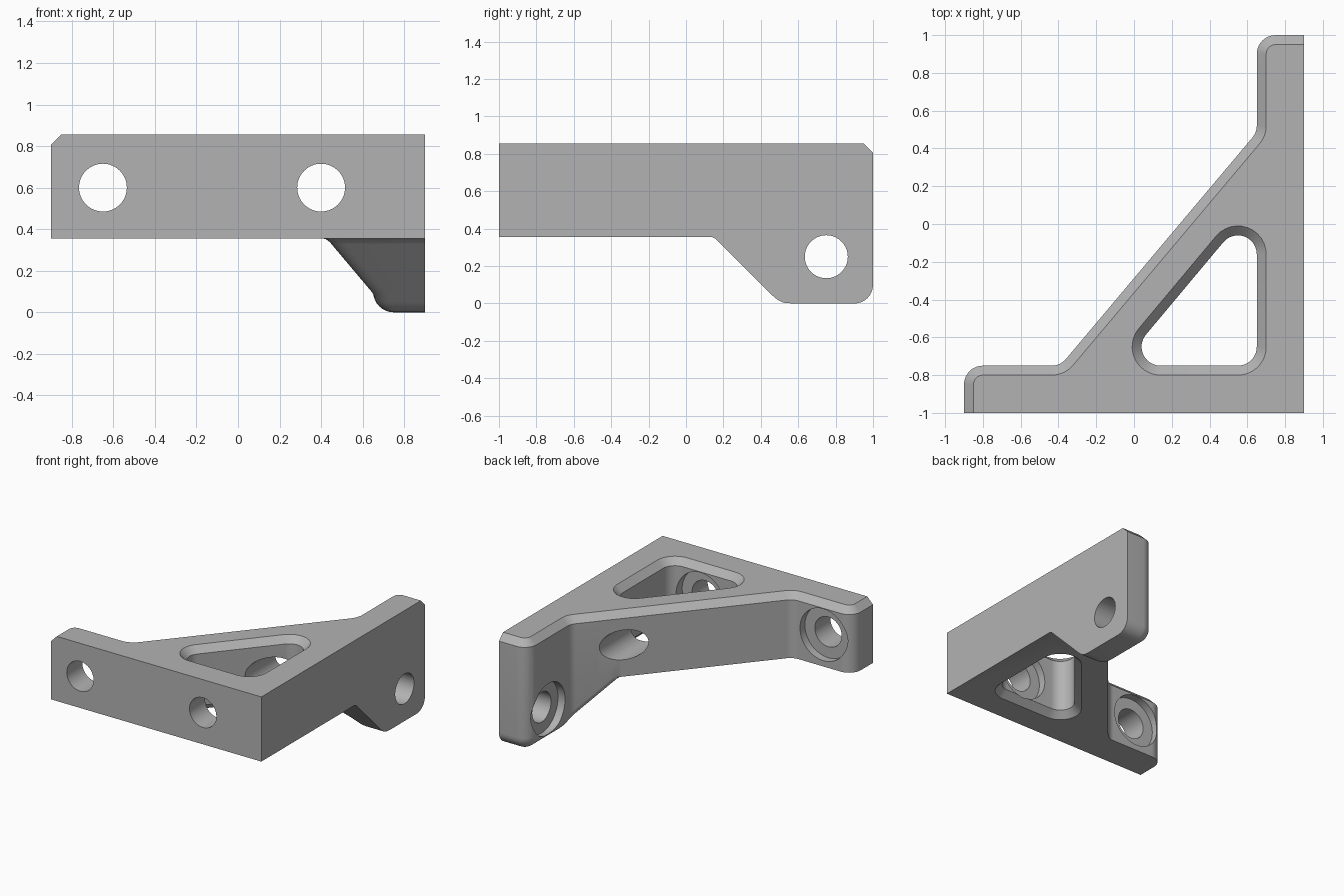
import bpy, bmesh, math
from mathutils import Vector, Matrix

if "Cube" in bpy.data.objects:
    bpy.data.objects.remove(bpy.data.objects["Cube"], do_unlink=True)

BAR, TOP, CHAMFER, FILLET = 0.355, 0.855, 0.05, 0.1

grey = bpy.data.materials.new("plain_grey")
grey.use_nodes = True
grey.diffuse_color = (0.45, 0.45, 0.45, 1)
grey.node_tree.nodes["Principled BSDF"].inputs["Base Color"].default_value = grey.diffuse_color


def to_object(bm, name):
    bmesh.ops.remove_doubles(bm, verts=bm.verts[:], dist=1e-5)
    bmesh.ops.recalc_face_normals(bm, faces=bm.faces[:])
    mesh = bpy.data.meshes.new(name)
    bm.to_mesh(mesh)
    bm.free()
    mesh.materials.append(grey)
    obj = bpy.data.objects.new(name, mesh)
    bpy.context.collection.objects.link(obj)
    return obj


def rounded_path(corners, r, splits, steps=10):
    """Outline points with outward normals; corners rounded, straights split."""
    pts = [Vector(c) for c in corners]
    dirs = [(b - a).normalized() for a, b in zip(pts, pts[1:])]
    norms = [Vector((d.y, -d.x)) for d in dirs]
    out = [(pts[0], norms[0])]
    for i, p in enumerate(pts[1:-1]):
        d1, d2, n1, n2 = dirs[i], dirs[i + 1], norms[i], norms[i + 1]
        turn = math.atan2(d1.cross(d2), d1.dot(d2))
        side = 1 if turn > 0 else -1
        start = p - d1 * r * math.tan(abs(turn) / 2)
        centre = start - side * r * n1
        last = out[-1][0]
        out += [(last.lerp(start, k / splits[i]), n1) for k in range(1, splits[i])]
        for k in range(steps + 1):
            n = Matrix.Rotation(turn * k / steps, 2) @ n1
            out.append((centre + side * r * n, n))
    out.append((pts[-1], norms[-1]))
    return out


def leg_base(y):
    """Underside of the leg: 45 degree ramp easing into the flat foot."""
    if y >= 0.55:
        return 0.0
    if y > 0.46:
        return (0.55 - y) ** 2 / 0.18
    return 0.505 - y


# Bracket body: one column of points for every outline point
outline = rounded_path([(0.9, 1), (0.65, 1), (0.65, 0.485), (-0.39, -0.75),
                        (-0.9, -0.75), (-0.9, -1)], 0.1, [1, 8, 60, 1, 1])
bm = bmesh.new()
columns = []
for p, n in outline:
    col = []
    for k in range(9):
        a = k / 8 * math.pi / 2
        inset, lift = FILLET * (1 - math.sin(a)), FILLET * (1 - math.cos(a))
        q = p - n * inset
        col.append(bm.verts.new((q.x, q.y, min(BAR, leg_base(q.y) + lift))))
    col.append(bm.verts.new((p.x, p.y, TOP - CHAMFER)))
    q = p - n * CHAMFER
    col.append(bm.verts.new((q.x, q.y, TOP)))
    columns.append(col)
for a, b in zip(columns, columns[1:]):
    for k in range(len(a) - 1):
        bm.faces.new((a[k], b[k], b[k + 1], a[k + 1]))

# Underside: flat foot, ramp strips, flat bar
inner = [c[0] for c in columns]
first = max(i for i, v in enumerate(inner) if v.co.z < 1e-6)
last = min(i for i, v in enumerate(inner) if v.co.z > BAR - 1e-6)
edge = [bm.verts.new((0.9, v.co.y, v.co.z)) for v in inner[first:last + 1]]
for k, i in enumerate(range(first, last)):
    bm.faces.new((inner[i], inner[i + 1], edge[k + 1], edge[k]))
low = bm.verts.new((0.9, -1, BAR))
high = bm.verts.new((0.9, -1, TOP))
foot = [inner[0]] + [v for v in inner[1:first + 1] if v.co.y < 0.899]
corner = next(v for v in inner[1:] if v.co.x < 0.76)
foot.insert(1, corner)
bm.faces.new(foot + [edge[0]])
bm.faces.new(inner[last:] + [low, edge[-1]])

# Top, outer side and front faces
bm.faces.new([c[-1] for c in columns] + [high])
bm.faces.new(columns[0] + [high, low] + edge[::-1])
bm.faces.new(columns[-1] + [high, low])
bracket = to_object(bm, "corner_bracket")


def cut(cutter):
    cutter.hide_render = True
    mod = bracket.modifiers.new(cutter.name, "BOOLEAN")
    mod.operation, mod.solver, mod.object = "DIFFERENCE", "EXACT", cutter
    bpy.context.view_layer.objects.active = bracket
    bpy.ops.object.modifier_apply(modifier=mod.name)
    bpy.data.objects.remove(cutter, do_unlink=True)


def drill(name, radius, start, end):
    start, end = Vector(start), Vector(end)
    axis = end - start
    bm = bmesh.new()
    turn = axis.to_track_quat("Z", "Y").to_matrix().to_4x4()
    bmesh.ops.create_cone(bm, cap_ends=True, segments=64, radius1=radius, radius2=radius,
                          depth=axis.length, matrix=Matrix.Translation((start + end) / 2) @ turn)
    cut(to_object(bm, name))


# Triangular pocket with chamfered rims
bm = bmesh.new()
rings = []
for z, r in ((BAR - 0.02, 0.17), (BAR + CHAMFER, 0.1), (TOP - CHAMFER, 0.1), (TOP + 0.02, 0.17)):
    ring = []
    hyp = math.atan2(0.41, -0.49)
    hyp = math.atan2(math.cos(math.atan2(0.49, 0.41)), -math.sin(math.atan2(0.49, 0.41)))
    for (cx, cy), a0, a1 in (((0.55, -0.65), -math.pi / 2, 0), ((0.55, -0.16), 0, hyp),
                             ((0.14, -0.65), hyp, math.pi * 1.5)):
        for k in range(13):
            a = a0 + (a1 - a0) * k / 12
            ring.append(bm.verts.new((cx + r * math.cos(a), cy + r * math.sin(a), z)))
    rings.append(ring)
for a, b in zip(rings, rings[1:]):
    for k in range(len(a)):
        j = (k + 1) % len(a)
        bm.faces.new((a[k], a[j], b[j], b[k]))
bm.faces.new(rings[0])
bm.faces.new(rings[-1])
cut(to_object(bm, "pocket_cutter"))

# Bolt holes and their counterbores
HOLE, BORE = 0.115, 0.2
drill("bar_hole", HOLE, (-0.65, -1.1, 0.6), (-0.65, -0.6, 0.6))
drill("long_hole", HOLE, (0.4, -1.1, 0.6), (0.4, 0.6, 0.6))
drill("leg_hole", HOLE, (1, 0.75, 0.25), (0.5, 0.75, 0.25))
drill("bar_bore", BORE, (-0.65, -0.81, 0.6), (-0.65, -0.7, 0.6))
drill("pocket_bore", BORE, (0.4, -0.81, 0.6), (0.4, -0.7, 0.6))
drill("leg_bore", BORE, (0.71, 0.75, 0.25), (0.6, 0.75, 0.25))

bpy.ops.object.select_all(action="DESELECT")
bracket.select_set(True)
bpy.context.view_layer.objects.active = bracket
bpy.ops.object.shade_smooth_by_angle(angle=math.radians(25))
